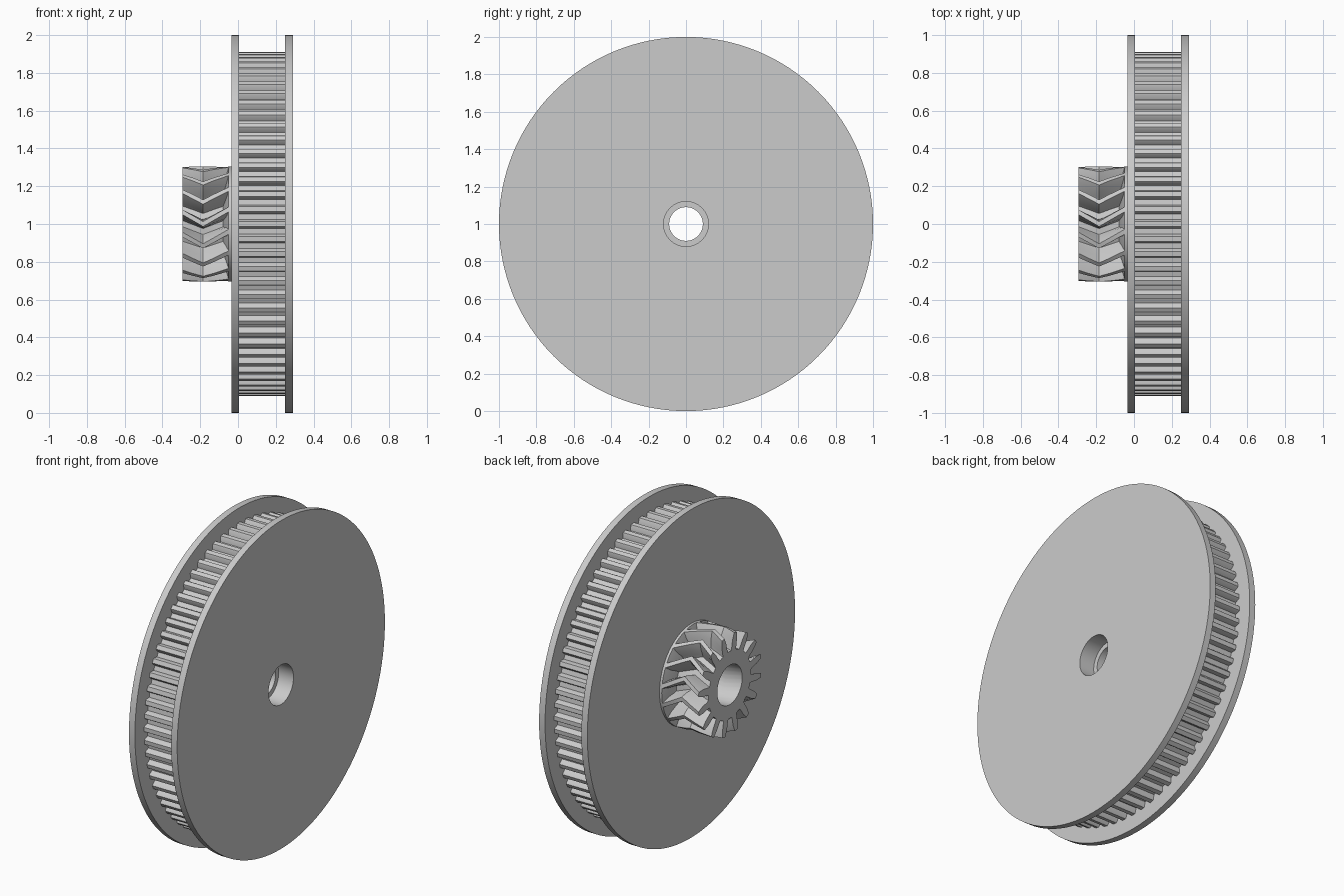
import bpy, bmesh, math

cube = bpy.data.objects.get("Cube")
if cube:
    bpy.data.objects.remove(cube)

grey = bpy.data.materials.new("plain_grey")
grey.use_nodes = True
grey.diffuse_color = (0.6, 0.6, 0.6, 1)
grey.node_tree.nodes["Principled BSDF"].inputs["Base Color"].default_value = (0.6, 0.6, 0.6, 1)

BORE, LIP = 0.12, 0.09


def ring_part(name, sections, outline):
    """Loft closed rings about the x axis; each section is (x, radius or None for outline, twist)."""
    bm = bmesh.new()
    rings = []
    for x, radius, twist in sections:
        ring = []
        for angle, edge in outline:
            r = edge if radius is None else radius
            a = angle + twist
            ring.append(bm.verts.new((x, r * math.cos(a), 1 + r * math.sin(a))))
        rings.append(ring)
    n = len(outline)
    for i, ring in enumerate(rings):
        following = rings[(i + 1) % len(rings)]
        for j in range(n):
            k = (j + 1) % n
            bm.faces.new((ring[j], ring[k], following[k], following[j]))
    bmesh.ops.recalc_face_normals(bm, faces=bm.faces)
    mesh = bpy.data.meshes.new(name)
    bm.to_mesh(mesh)
    bm.free()
    obj = bpy.data.objects.new(name, mesh)
    bpy.context.collection.objects.link(obj)
    mesh.materials.append(grey)
    bpy.ops.object.select_all(action='DESELECT')
    obj.select_set(True)
    bpy.context.view_layer.objects.active = obj
    bpy.ops.object.shade_smooth_by_angle(angle=math.radians(20))
    return obj


def toothed(count, tooth):
    """Repeat one tooth, given as (fraction of pitch, radius), round the circle."""
    pitch = math.tau / count
    return [((i + f) * pitch, r) for i in range(count) for f, r in tooth]


def plain(name, profile):
    circle = [(math.tau * i / 128, 1) for i in range(128)]
    return ring_part(name, [(x, r, 0) for x, r in profile], circle)


# Flanges on either side of the belt track
plain("left_flange", [(0.25, 1), (0.29, 1), (0.29, BORE), (0.25, BORE)])
plain("right_flange", [(-0.035, 1), (0.005, 1), (0.005, BORE), (-0.035, BORE)])

# Toothed belt track
belt_tooth = [(-0.32, 0.88), (-0.22, 0.905), (-0.16, 0.912),
              (0.16, 0.912), (0.22, 0.905), (0.32, 0.88)]
ring_part("belt_track", [(0.005, None, 0), (0.25, None, 0), (0.25, BORE, 0), (0.005, BORE, 0)],
          toothed(72, belt_tooth))

# Herringbone pinion
half = [(-0.30, 0.205), (-0.25, 0.225), (-0.21, 0.265), (-0.11, 0.305)]
gear_tooth = half + [(-f, r) for f, r in reversed(half)]
slope, apex = 1.9, -0.185
stations = [-0.295, -0.24, apex, -0.13, -0.045]
sections = [(x, None, -slope * abs(x - apex)) for x in stations]
sections += [(x, BORE, t) for x, _, t in reversed(sections)]
ring_part("herringbone_pinion", sections, toothed(16, gear_tooth))

# Tapered collar where the pinion meets the flange
plain("pinion_collar", [(-0.08, 0.2), (-0.05, 0.305), (-0.035, 0.305), (-0.035, BORE), (-0.08, BORE)])

# Stop lip inside the bore
plain("bore_lip", [(0.14, BORE), (0.19, BORE), (0.19, LIP), (0.14, LIP)])
